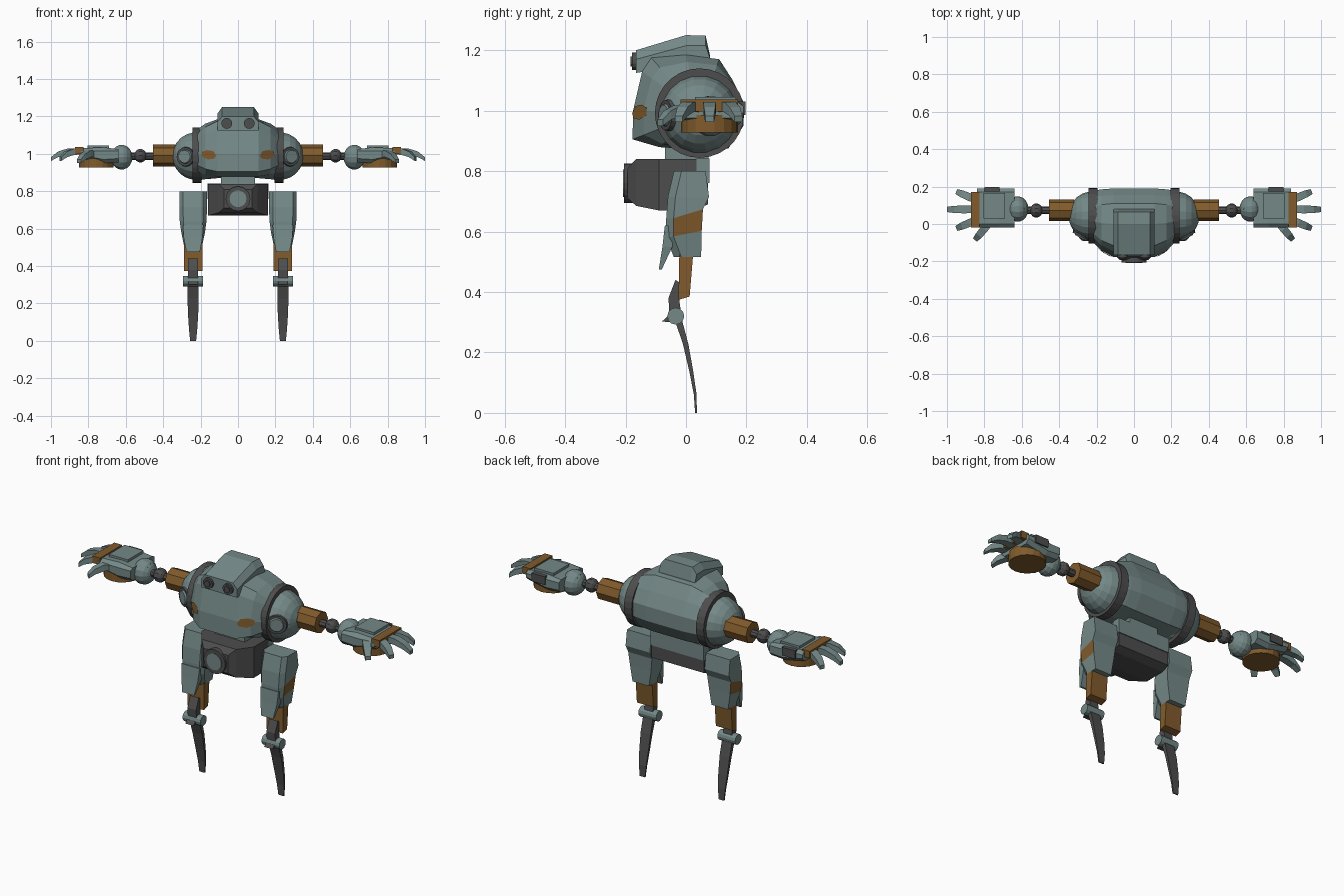
import bpy, bmesh, math
from mathutils import Vector, Matrix
from mathutils.bvhtree import BVHTree

if "Cube" in bpy.data.objects:
    bpy.data.objects.remove(bpy.data.objects["Cube"])


def material(name, rgb):
    m = bpy.data.materials.new(name)
    m.diffuse_color = (*rgb, 1)
    m.use_nodes = True
    m.node_tree.nodes["Principled BSDF"].inputs["Base Color"].default_value = m.diffuse_color
    return m


TEAL = material("weathered_teal", (0.175, 0.25, 0.245))
DARK = material("dark_metal", (0.075, 0.075, 0.077))
RUST = material("rust_orange", (0.22, 0.105, 0.025))


def finish(name, bm, mat, mirror=False):
    bmesh.ops.recalc_face_normals(bm, faces=bm.faces[:])
    me = bpy.data.meshes.new(name)
    bm.to_mesh(me)
    bm.free()
    ob = bpy.data.objects.new(name, me)
    bpy.context.collection.objects.link(ob)
    me.materials.append(mat)
    if mirror:
        ob.modifiers.new("mirror", 'MIRROR').use_mirror_merge = False
    return ob


def loft(name, rings, mat, mirror=False):
    bm = bmesh.new()
    vs = [[bm.verts.new(p) for p in r] for r in rings]
    n = len(vs[0])
    for a, b in zip(vs, vs[1:]):
        for i in range(n):
            j = (i + 1) % n
            bm.faces.new((a[i], a[j], b[j], b[i]))
    bm.faces.new(vs[0])
    bm.faces.new(vs[-1])
    return finish(name, bm, mat, mirror)


def box(name, x, y, z, mat, mirror=False):
    rings = [[(x[0], y[0], h), (x[1], y[0], h), (x[1], y[1], h), (x[0], y[1], h)] for h in z]
    return loft(name, rings, mat, mirror)


def side_profile(name, pts, x0, x1, mat, mirror=False):
    return loft(name, [[(x, y, z) for y, z in pts] for x in (x0, x1)], mat, mirror)


def cylinder(name, a, b, r, mat, sides=12, mirror=False, r2=None):
    a, b = Vector(a), Vector(b)
    bm = bmesh.new()
    m = Matrix.Translation((a + b) / 2) @ (b - a).to_track_quat('Z', 'Y').to_matrix().to_4x4()
    bmesh.ops.create_cone(bm, cap_ends=True, segments=sides, radius1=r,
                          radius2=r if r2 is None else r2, depth=(b - a).length, matrix=m)
    return finish(name, bm, mat, mirror)


def ball(name, c, r, mat, mirror=False, segs=16, scale=(1, 1, 1)):
    bm = bmesh.new()
    m = Matrix.Translation(c) @ Matrix.Diagonal((*scale, 1)) @ Matrix.Rotation(math.pi / 2, 4, 'Y')
    bmesh.ops.create_uvsphere(bm, u_segments=segs, v_segments=segs // 2 + 2, radius=r, matrix=m)
    return finish(name, bm, mat, mirror)


# torso: boxy middle section blending to round shoulder openings
mid = [(-.177, .905), (-.175, 1.0), (-.145, 1.13), (-.115, 1.175), (0, 1.185), (.11, 1.17),
       (.155, 1.1), (.19, 1.03), (.19, .95), (.14, .875), (.03, .87), (-.09, .88)]
hub = Vector((.045, .992))


def torso_ring(x, t):
    out = []
    for p in mid:
        v = Vector(p)
        v = v.lerp(hub + (v - hub).normalized() * .137, t)
        out.append((x, v.x, v.y))
    return out


torso = loft("torso", [torso_ring(x, t) for x, t in
             ((-.225, 1), (-.175, .4), (-.11, 0), (.11, 0), (.175, .4), (.225, 1))], TEAL)

# worn paint patches on the chest
tree = BVHTree.FromPolygons([v.co for v in torso.data.vertices],
                            [p.vertices[:] for p in torso.data.polygons])
bm = bmesh.new()
patch = []
for x, z in ((.115, .99), (.125, .975), (.16, .97), (.19, .985), (.19, 1.01), (.165, 1.02), (.13, 1.015)):
    hit = tree.ray_cast(Vector((x, -1, z)), Vector((0, 1, 0)))[0]
    patch.append(bm.verts.new(hit + Vector((.002, -.006, 0))))
bm.faces.new(patch)
finish("chest_paint_patch", bm, RUST, True)

# head hump and eyes
head_side = [(-.165, 1.125, 1.17, 1.2), (0, 1.15, 1.215, 1.25), (.065, 1.15, 1.215, 1.248), (.08, 1.15, 1.17, 1.18)]
loft("head", [[(-.11, y, a), (-.11, y, b), (-.085, y, c), (.085, y, c), (.11, y, b), (.11, y, a)]
              for y, a, b, c in head_side], TEAL)
cylinder("eye", (.06, -.178, 1.163), (.06, -.13, 1.163), .029, DARK, 14, True)
cylinder("eye_lens", (.06, -.184, 1.163), (.06, -.177, 1.163), .017, DARK, 12, True)

# shoulders
cylinder("shoulder_ring", (.195, .045, .992), (.242, .045, .992), .148, DARK, 28, True)
ball("shoulder", (.225, .045, .988), .129, TEAL, True, 18, (.97, 1, 1))
cylinder("shoulder_socket", (.26, -.02, .985), (.283, -.068, .985), .062, DARK, 16, True, .05)
cylinder("shoulder_cap", (.275, -.055, .985), (.286, -.075, .985), .046, TEAL, 14, True, .034)

# arms
cylinder("upper_arm", (.32, .073, .991), (.455, .073, .991), .058, RUST, 8, True)
cylinder("arm_rod", (.45, .073, .988), (.6, .073, .988), .02, DARK, 8, True)
ball("elbow", (.522, .072, .99), .038, DARK, True, 10, (.9, 1, 1))
ball("wrist", (.622, .08, .982), .068, TEAL, True, 14, (.85, 1, 1))
cylinder("wrist_cuff", (.585, .08, .984), (.635, .08, .984), .05, TEAL, 10, True)

# hands
loft("palm", [[(x, -.02 + c, z0), (x, -.02, z0 + .02), (x, -.02, 1.015), (x, 0, z1), (x, .17, z1),
               (x, .19, 1.015), (x, .19, z0 + .02), (x, .19 - c, z0)]
              for x, z0, z1, c in ((.64, .955, 1.025, .02), (.72, .95, 1.035, .02), (.84, .975, 1.03, .02))],
     TEAL, True)
box("hand_back_plate", (.69, .805), (.03, .165), (1.03, 1.045), TEAL, True)
box("hand_side_box", (.72, .8), (.15, .197), (.985, 1.03), DARK, True)
box("knuckle_strip", (.825, .872), (-.018, .172), (.998, 1.037), RUST, True)
cylinder("palm_pad", (.757, .078, .928), (.757, .078, .985), .094, RUST, 18, True)


def finger(name, x, y, angle, length, z):
    d = Vector((math.cos(math.radians(angle)), math.sin(math.radians(angle)), 0))
    s = Vector((-d.y, d.x, 0))
    rings = []
    for t, drop, w, h in ((0, 0, .019, .016), (.4, 0, .021, .017), (.75, -.015, .019, .015), (1, -.04, .014, .01)):
        c = Vector((x, y, z + drop)) + d * length * t
        rings.append([c + s * w * a + Vector((0, 0, h * b)) for a, b in ((-1, -1), (1, -1), (1, 1), (-1, 1))])
    loft(name, rings, TEAL, True)


finger("finger_middle", .85, .078, 0, .15, 1.012)
finger("finger_back", .835, .125, 23, .125, 1.012)
finger("finger_front", .835, .025, -23, .125, 1.012)
finger("thumb", .77, .01, -50, .125, 1.0)

# waist and pelvis
box("waist", (-.09, .09), (-.07, .075), (.82, .9), TEAL)
loft("pelvis", [[(-w, y, a), (w, y, a), (w, y, b), (-w, y, b)] for y, w, a, b in
                ((.073, .16, .69, .84), (.03, .16, .672, .84), (-.09, .16, .67, .84),
                 (-.165, .105, .685, .84), (-.193, .075, .71, .81))], DARK)
box("pelvis_back_panel", (-.162, .162), (.035, .078), (.76, .842), TEAL)
cylinder("pelvis_ring", (0, -.205, .76), (0, -.15, .76), .066, DARK, 20)
cylinder("pelvis_disc", (0, -.209, .76), (0, -.2, .76), .045, TEAL, 16)

# thighs: slanted sections, with a painted band on the outer side
LEG = .24
rings = []
for z, w, f, b, slant in ((.8, .073, -.04, .065, 0), (.715, .074, -.06, .076, 0), (.657, .072, -.066, .056, .3),
                          (.592, .064, -.066, .052, .2), (.515, .05, -.04, .05, 0)):
    pts = [(-w, b), (w, b), (w, f + .025), (w - .02, f), (-w + .02, f), (-w, f + .025)]
    rings.append([(LEG + x, y, z + slant * y) for x, y in pts])
thigh = loft("thigh", rings, TEAL, True)
thigh.data.materials.append(RUST)
for p in thigh.data.polygons:
    if p.normal.x > .9 and .59 < p.center.z < .66:
        p.material_index = 1

# knee guard
loft("knee_guard", [[(LEG - w, f, z), (LEG + w, f, z), (LEG + w, b, z), (LEG - w, b, z)] for z, w, f, b in
                    ((.62, .055, -.07, -.04), (.55, .05, -.078, -.045), (.475, .036, -.09, -.08))], TEAL, True)

# lower legs
side_profile("lower_leg", [(-.022, .53), (.024, .53), (.012, .385), (-.025, .374)], LEG - .05, LEG + .05, RUST, True)
side_profile("shin", [(-.035, .44), (-.018, .43), (-.022, .37), (-.015, .325), (-.055, .325), (-.058, .38)],
             LEG - .026, LEG + .026, DARK, True)
cylinder("ankle", (LEG - .054, -.034, .32), (LEG + .054, -.034, .32), .028, TEAL, 12, True)
side_profile("ankle_fin", [(-.04, .34), (-.08, .302), (-.035, .3)], LEG - .025, LEG + .025, DARK, True)

# blade feet
loft("blade_foot", [[(LEG - w, f, z), (LEG + w, f, z), (LEG + w, b, z), (LEG - w, b, z)] for z, w, f, b in
                    ((.31, .03, -.038, -.014), (.227, .03, -.01, .008), (.137, .027, .011, .024),
                     (.061, .022, .026, .035), (0, .016, .03, .036))], DARK, True)
